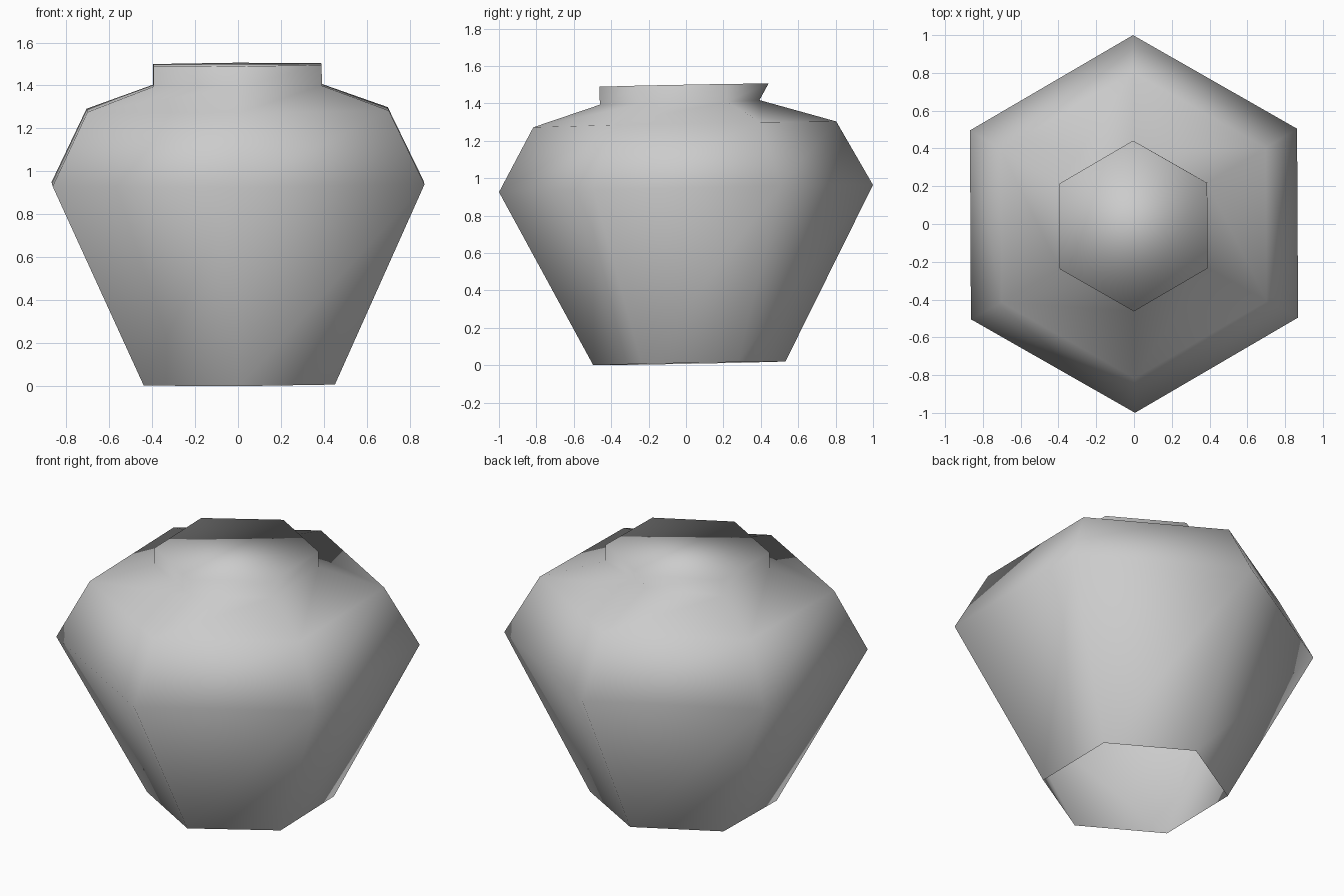
import bpy, bmesh
from math import radians
from mathutils import Euler, Matrix, Vector

cube = bpy.data.objects.get("Cube")
if cube:
    bpy.data.objects.remove(cube, do_unlink=True)

# Plain grey clay
clay = bpy.data.materials.new("grey_clay")
clay.use_nodes = True
grey = (0.6, 0.6, 0.6, 1)
clay.diffuse_color = grey
clay.node_tree.nodes["Principled BSDF"].inputs["Base Color"].default_value = grey

SIDES = 6
# (radius, height) from the open foot up to the closed rim
PROFILE = [(0.514, 0.012), (1.0, 0.947), (0.81, 1.29), (0.452, 1.404), (0.452, 1.5)]

bm = bmesh.new()
rings = []
for radius, height in PROFILE:
    ring = bmesh.ops.create_circle(bm, segments=SIDES, radius=radius,
                                   matrix=Matrix.Translation((0, 0, height)))["verts"]
    rings.append(ring)

# Walls between neighbouring rings, and the lid across the rim
for low, high in zip(rings, rings[1:]):
    for i in range(SIDES):
        j = (i + 1) % SIDES
        bm.faces.new((low[i], low[j], high[j], high[i]))
bm.faces.new(rings[-1])

# Pinch the neck inward at its back corner
back = max(rings[3], key=lambda v: v.co.y)
back.co += Vector((0, -0.05, 0.008))

# The pot leans very slightly about its widest ring
pivot = Vector((0, 0, PROFILE[1][1]))
lean = Euler((radians(1.1), radians(-0.3), radians(0.3))).to_matrix()
bmesh.ops.rotate(bm, verts=bm.verts, cent=pivot, matrix=lean)
lowest = min(v.co.z for v in bm.verts)
bmesh.ops.translate(bm, verts=bm.verts, vec=(0, 0, -lowest))
bmesh.ops.recalc_face_normals(bm, faces=bm.faces)
for face in bm.faces:
    face.smooth = True

mesh = bpy.data.meshes.new("pot")
bm.to_mesh(mesh)
bm.free()
mesh.materials.append(clay)
pot = bpy.data.objects.new("pot", mesh)
bpy.context.collection.objects.link(pot)
